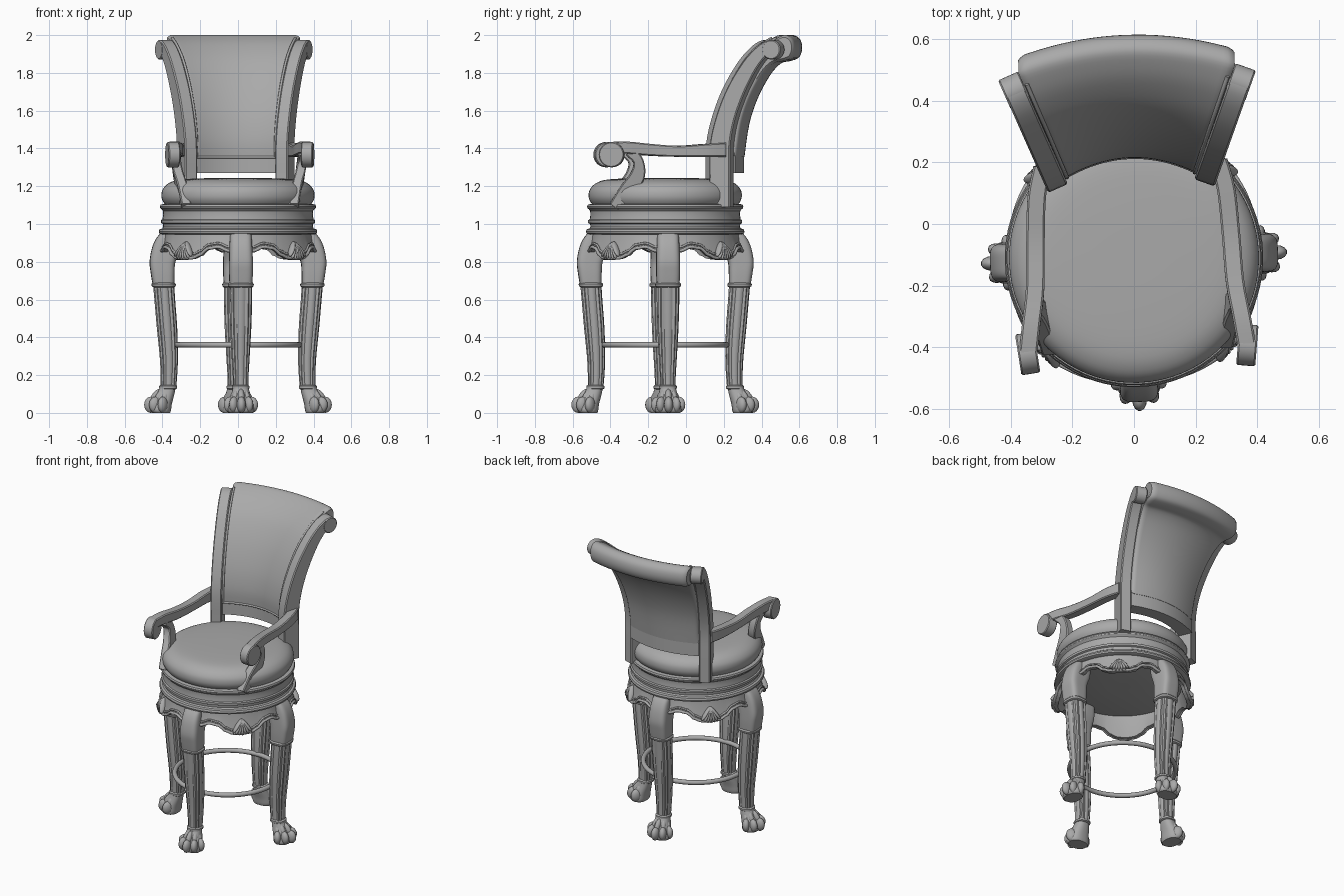
import bpy, bmesh, math
from mathutils import Matrix, Vector

if "Cube" in bpy.data.objects:
    bpy.data.objects.remove(bpy.data.objects["Cube"])

GRAY = bpy.data.materials.new("neutral gray")
GRAY.diffuse_color = (0.4, 0.4, 0.4, 1)
GRAY.use_nodes = True
GRAY.node_tree.nodes["Principled BSDF"].inputs["Base Color"].default_value = GRAY.diffuse_color
T, R = Matrix.Translation, Matrix.Rotation
ID = Matrix.Identity(4)
FLIP = Matrix.Diagonal((-1, 1, 1, 1))
AY = 0.11                                     # swivel axis sits at y = -AY
POSE = T((0, -AY, 0)) @ R(math.radians(2.2), 4, 'Z')
TAU = math.tau


def finish(name, bm, M=ID, angle=40):
    bm.transform(POSE @ M)
    bmesh.ops.recalc_face_normals(bm, faces=bm.faces)
    me = bpy.data.meshes.new(name)
    bm.to_mesh(me)
    bm.free()
    me.materials.append(GRAY)
    me.shade_smooth()
    me.set_sharp_from_angle(angle=math.radians(angle))
    ob = bpy.data.objects.new(name, me)
    bpy.context.collection.objects.link(ob)
    return ob


def loft(name, rings, M=ID, wrap=False, angle=40):
    bm = bmesh.new()
    vs = [[bm.verts.new(p) for p in ring] for ring in rings]
    n = len(vs[0])
    pairs = list(zip(vs, vs[1:])) + ([(vs[-1], vs[0])] if wrap else [])
    for a, b in pairs:
        for i in range(n):
            j = (i + 1) % n
            bm.faces.new((a[i], a[j], b[j], b[i]))
    if not wrap:
        bm.faces.new(vs[0])
        bm.faces.new(vs[-1])
    return finish(name, bm, M, angle)


def smooth(pts, k=5):
    """Catmull-Rom through tuples of any size."""
    out = []
    for i in range(len(pts) - 1):
        p = [Vector(pts[max(0, min(len(pts) - 1, i + o))]) for o in (-1, 0, 1, 2)]
        for s in range(k):
            t = s / k
            out.append(p[1] + 0.5 * t * (p[2] - p[0] + t * (2 * p[0] - 5 * p[1] + 4 * p[2] - p[3]
                       + t * (3 * (p[1] - p[2]) + p[3] - p[0]))))
    return out + [Vector(pts[-1])]


def lathe(name, prof, wrap=False, seg=72, angle=40):
    return loft(name, [[(r * math.cos(TAU * i / seg), r * math.sin(TAU * i / seg), z)
                        for i in range(seg)] for r, z in prof], wrap=wrap, angle=angle)


def tube(name, pts, r, M=ID, wrap=False, side=(0, 0, 1)):
    rings, n = [], len(pts)
    for i, p in enumerate(pts):
        a, b = (pts[i - 1], pts[(i + 1) % n]) if wrap else (pts[max(0, i - 1)], pts[min(n - 1, i + 1)])
        t = (b - a).normalized()
        u = t.cross(Vector(side)).normalized()
        v = t.cross(u)
        rings.append([p + r * (math.cos(TAU * k / 8) * u + math.sin(TAU * k / 8) * v) for k in range(8)])
    return loft(name, rings, M, wrap, 60)


def ribbon(name, pts, width, origin, d, M=ID):
    """Sweep a chamfered bar; pts are (along d, z, thickness, sideways)."""
    d, p = Vector((*d, 0)).normalized(), Vector((d[1], -d[0], 0)).normalized()
    o, s, rings, c, h = Vector((origin[0], origin[1] + AY, 0)), smooth(pts), [], 0.006, width / 2
    for i, q in enumerate(s):
        e = s[min(i + 1, len(s) - 1)] - s[max(i - 1, 0)]
        t = Vector((e[0], e[1])).normalized()
        nrm = d * -t.y + Vector((0, 0, t.x))
        g = q[2] / 2
        mid = o + d * q[0] + Vector((0, 0, q[1])) + p * q[3]
        rings.append([mid + p * u + nrm * v for u, v in (
            (h, c - g), (h, g - c), (h - c, g), (c - h, g), (-h, g - c), (-h, c - g), (c - h, -g), (h - c, -g))])
    return loft(name, rings, M, angle=30)


def disc(name, center, p, r, w, M=ID):
    c, p = Vector(center) + Vector((0, AY, 0)), Vector((*p, 0)).normalized()
    q = Vector((-p.y, p.x, 0))
    rings = [[c + p * o + q * s * math.cos(TAU * i / 32) + Vector((0, 0, s * math.sin(TAU * i / 32)))
              for i in range(32)] for o, s in
             ((-w / 2, r - .005), (-w / 2 + .005, r), (w / 2 - .005, r), (w / 2, r - .005))]
    return loft(name, rings, M, angle=40)


def blobs(name, mats, M=ID):
    bm = bmesh.new()
    for m in mats:
        bmesh.ops.create_uvsphere(bm, u_segments=14, v_segments=10, radius=1, matrix=m)
    return finish(name, bm, M, 60)


# Seat cushion, swivel drum and foot ring
lathe("seat_cushion", smooth([(.375, 1.09), (.398, 1.12), (.406, 1.15), (.398, 1.185), (.365, 1.217),
                              (.30, 1.236), (.15, 1.243), (.01, 1.244)], 4))
lathe("swivel_drum", [(.05, .945), (.405, .945), (.417, .95), (.42, .96), (.416, .972), (.402, .976),
                      (.396, .985), (.398, 1.0), (.408, 1.005), (.408, 1.02), (.4, 1.025), (.396, 1.05),
                      (.398, 1.07), (.405, 1.078), (.412, 1.084), (.414, 1.092), (.41, 1.102), (.395, 1.106),
                      (.05, 1.106)], angle=35)
lathe("foot_ring", [(.325 + .015 * math.cos(TAU * i / 12), .36 + .015 * math.sin(TAU * i / 12))
                    for i in range(12)], wrap=True)

# Scalloped apron with edge trim
KEYS = ((0, .812), (8, .815), (14, .832), (20, .865), (28, .873), (36, .852), (46, .845))


def hem(a):
    x = abs(math.degrees(a) % 90 - 45)
    for (x0, z0), (x1, z1) in zip(KEYS, KEYS[1:]):
        if x <= x1:
            f = (x - x0) / (x1 - x0)
            f = f * f * (3 - 2 * f)
            return z0 + (z1 - z0) * f, .41 + .015 * max(0, 1 - x / 25)


rings, edge, edge2 = [], [], []
for i in range(144):
    a = TAU * i / 144
    zb, rb = hem(a)
    c, s = math.cos(a), math.sin(a)
    rings.append([(r * c, r * s, z) for r, z in
                  ((.388, .955), (.394, .91), (rb, zb), (rb - .028, zb), (.366, .91), (.362, .955))])
    edge.append(Vector((rb * c, rb * s, zb + .006)))
    edge2.append(Vector(((rb - .006) * c, (rb - .006) * s, zb + .026)))
loft("apron", rings, wrap=True)
tube("apron_trim", edge, .009, wrap=True)
tube("apron_inner_trim", edge2, .006, wrap=True)


# Four carved legs
def leg_ring(z, r0, r1, ht, power, flute=0.0):
    out = []
    for i in range(72):
        a = TAU * i / 72
        c, s = math.cos(a), math.sin(a)
        f = 1 - flute * (.5 - .5 * math.cos(12 * a))
        x = math.copysign(abs(c) ** (2 / power), c) * f
        y = math.copysign(abs(s) ** (2 / power), s) * f
        out.append(((r0 + r1) / 2 + x * (r1 - r0) / 2, y * ht, z))
    return out


KNEE = [(.955, .30, .408, .055), (.92, .30, .435, .058), (.87, .305, .456, .061), (.8, .332, .468, .063),
        (.74, .337, .462, .063), (.68, .338, .452, .06)]
SHAFT = [(.68, .338, .45, .06), (.6, .333, .443, .06), (.45, .322, .43, .056), (.3, .318, .415, .048),
         (.2, .322, .41, .042), (.13, .328, .41, .04)]
COLLAR = [(.665, .338, .448, .06), (.67, .331, .456, .067), (.682, .329, .459, .069), (.69, .338, .452, .062)]
ANKLE = [(.125, .33, .41, .04), (.13, .322, .418, .047), (.142, .322, .418, .047), (.148, .33, .41, .04)]
PAW = [(.14, .33, .41, .04), (.1, .337, .432, .05), (.05, .35, .46, .065), (.015, .355, .465, .07), (0, .36, .455, .062)]
TOES = ((.461, 0, 0), (.438, .038, .4), (.438, -.038, -.4), (.4, .057, 1), (.4, -.057, -1))
for k in range(4):
    M, n = R(k * math.pi / 2, 4, 'Z'), ("right", "back", "left", "front")[k]
    loft(n + "_leg_knee", [leg_ring(*s, 4) for s in smooth(KNEE, 4)], M)
    loft(n + "_leg_shaft", [leg_ring(*s, 3, .11) for s in smooth(SHAFT, 3)], M, angle=30)
    loft(n + "_leg_collar", [leg_ring(*s, 3) for s in COLLAR], M)
    loft(n + "_ankle_collar", [leg_ring(*s, 2.5) for s in ANKLE], M)
    loft(n + "_paw", [leg_ring(*s, 2.4) for s in smooth(PAW, 3)], M)
    toes = []
    for x, y, a in TOES:
        base = T((x, y, 0)) @ R(a, 4, 'Z')
        toes.append(base @ T((0, 0, .043)) @ Matrix.Diagonal((.037, .024, .043, 1)))
        toes.append(base @ T((-.026, 0, .088)) @ R(.95, 4, 'Y') @ Matrix.Diagonal((.046, .018, .022, 1)))
    blobs(n + "_paw_toes", toes, M)
    # Shell carving between two legs
    blobs(f"apron_shell_{k + 1}", [T((.398, 0, .905)) @ R(i * .22, 4, 'X') @ R(-.33, 4, 'Y') @ T((0, 0, -.05))
          @ Matrix.Diagonal((.02, .011, .052, 1)) for i in range(-3, 4)], M @ R(math.pi / 4, 4, 'Z'))

# Flared back posts, arms and arm supports, mirrored left and right
D = (.37, .93)
POST = [(.058, 1.09, .115, 0), (.058, 1.25, .115, 0), (.06, 1.42, .113, 0), (.09, 1.56, .105, 0),
        (.145, 1.7, .098, 0), (.22, 1.83, .085, 0), (.28, 1.902, .075, 0), (.325, 1.935, .07, 0), (.355, 1.942, .065, 0)]
ARM = [(.2, 1.393, .075, .285), (.1, 1.39, .068, .308), (-.05, 1.385, .058, .318), (-.2, 1.393, .062, .325),
       (-.32, 1.404, .064, .343), (-.41, 1.403, .06, .356)]
SUPPORT = [(-.31, 1.385, .06, .34), (-.265, 1.33, .055, .333), (-.272, 1.25, .08, .32),
           (-.33, 1.17, .08, .3), (-.39, 1.09, .06, .285)]
for n, M in (("right", ID), ("left", FLIP)):
    ribbon(n + "_back_post", POST, .07, (.238, .125), D, M)
    disc(n + "_post_scroll", (.238 + .37 * .347, .125 + .93 * .347, 1.923), (.93, -.37), .052, .072, M)
    ribbon(n + "_arm", ARM, .06, (0, 0), (0, 1), M)
    disc(n + "_arm_scroll", (.357, -.407, 1.367), (1, -.12), .067, .062, M)
    ribbon(n + "_arm_support", SUPPORT, .052, (0, 0), (0, 1), M)


# Curved back cushion with rolled top, lower rail and piping
def back_point(u, t, z):
    return Vector((u * (.207 + .37 * min(t, .39)), .138 + .93 * t + .058 * (1 - u * u) + AY, z))


def back_panel(name, prof, soft=0.0):
    """Sweep the profile sideways; soft pulls the end loops in to round them."""
    rings = []
    for u, k in [(-1, 1), (-.98, .4), (-.94, 0)] + [(i / 10, 0) for i in range(-9, 10)] + [(.94, 0), (.98, .4), (1, 1)]:
        loop = []
        for i, p in enumerate(prof):
            e = Vector(prof[(i + 1) % len(prof)]) - Vector(prof[i - 1])
            q = Vector(p) + Vector((e.y, -e.x)).normalized() * soft * k
            loop.append(back_point(u, q.x, q.y))
        rings.append(loop)
    return loft(name, rings)


FRONT = [(.022, 1.355), (.022, 1.45), (.05, 1.58), (.112, 1.73), (.195, 1.86), (.28, 1.942), (.35, 1.985)]
BACK = [(.4, 2.0), (.44, 1.975), (.45, 1.925), (.43, 1.88), (.38, 1.862), (.33, 1.85), (.27, 1.79),
        (.2, 1.67), (.15, 1.53), (.122, 1.355)]
back_panel("back_cushion", smooth(FRONT + BACK, 4), .012)
back_panel("back_rail", [(.03, 1.27), (.03, 1.36), (.12, 1.36), (.12, 1.27)])
for n, u in (("right", .97), ("left", -.97)):
    tube(n + "_back_piping", [back_point(u, t, z) for t, z in smooth(FRONT)], .007, side=(1, 0, 0))
tube("lower_back_piping", [back_point(i / 10, .025, 1.354) for i in range(-10, 11)], .008)
